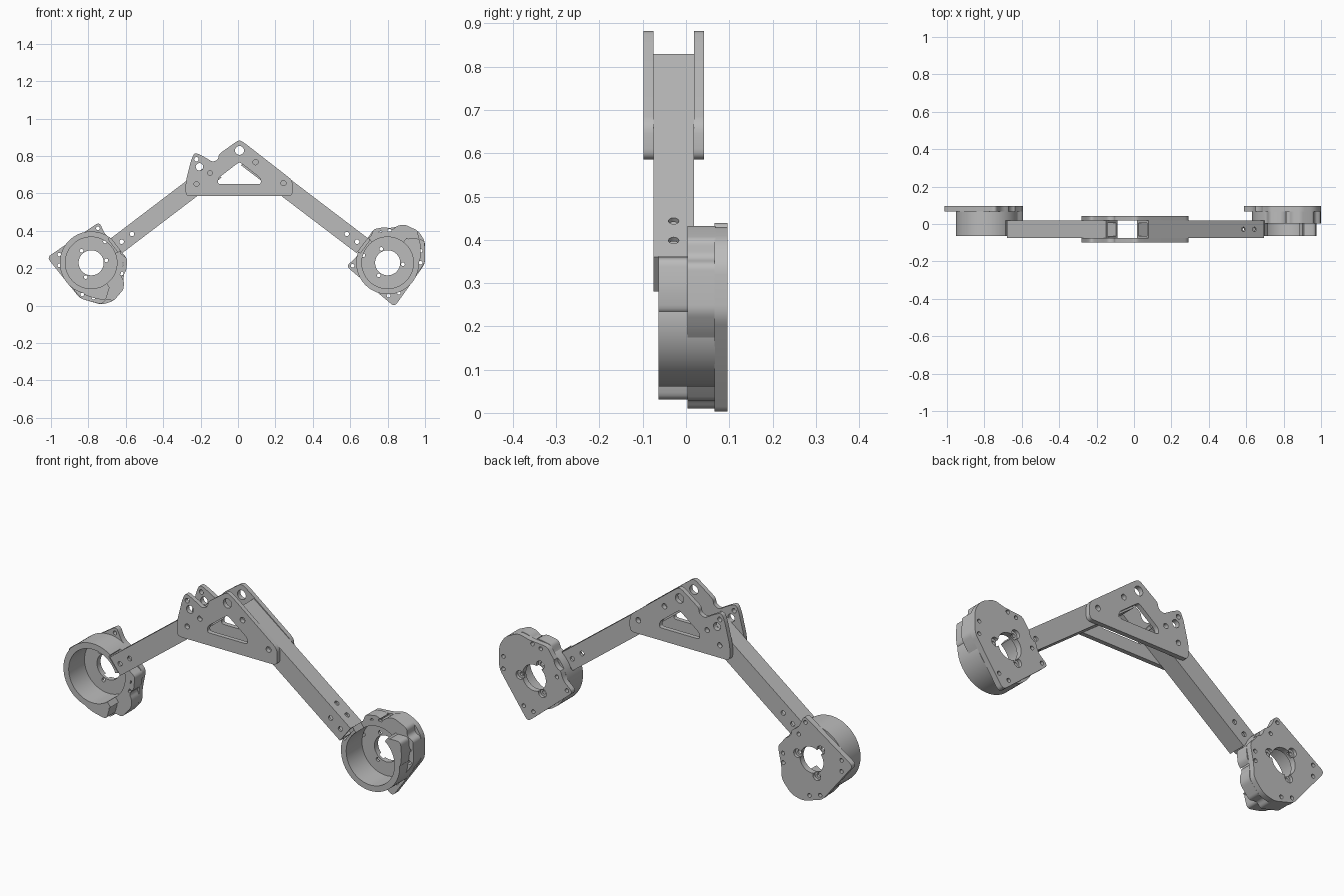
import bpy, bmesh
from math import sin, cos, radians
from mathutils import Vector

if "Cube" in bpy.data.objects:
    bpy.data.objects.remove(bpy.data.objects["Cube"])

metal = bpy.data.materials.new("grey metal")
metal.use_nodes = True
grey = (0.5, 0.5, 0.5, 1)
metal.diffuse_color = grey
metal.node_tree.nodes["Principled BSDF"].inputs["Base Color"].default_value = grey


def polar(r, deg):
    return Vector((r * cos(radians(deg)), r * sin(radians(deg))))


def circle(center, r, n=48):
    return [Vector(center) + polar(r, 360 * i / n) for i in range(n)]


def rounded(points, radius, steps=5):
    """Round each corner of an outline with a short curve."""
    pts = [Vector(p) for p in points]
    out = []
    for i, p in enumerate(pts):
        a, b = pts[i - 1] - p, pts[(i + 1) % len(pts)] - p
        d = min(radius, a.length * 0.45, b.length * 0.45)
        s, e = p + a.normalized() * d, p + b.normalized() * d
        for k in range(steps + 1):
            t = k / steps
            out.append(s * (1 - t) ** 2 + p * 2 * t * (1 - t) + e * t * t)
    return out


def prism(name, outline, y0, y1):
    """Extrude an x-z outline along y."""
    bm = bmesh.new()
    face = bm.faces.new([bm.verts.new((p[0], y0, p[1])) for p in outline])
    ext = bmesh.ops.extrude_face_region(bm, geom=[face])
    verts = [v for v in ext["geom"] if isinstance(v, bmesh.types.BMVert)]
    bmesh.ops.translate(bm, verts=verts, vec=(0, y1 - y0, 0))
    bmesh.ops.recalc_face_normals(bm, faces=bm.faces)
    mesh = bpy.data.meshes.new(name)
    bm.to_mesh(mesh)
    bm.free()
    mesh.materials.append(metal)
    obj = bpy.data.objects.new(name, mesh)
    bpy.context.collection.objects.link(obj)
    return obj


def cut(obj, cutter):
    """Subtract a cutter for good, then discard it."""
    cutter.hide_render = True
    mod = obj.modifiers.new("cut", "BOOLEAN")
    mod.object, mod.operation, mod.solver = cutter, "DIFFERENCE", "EXACT"
    bpy.context.view_layer.update()
    deps = bpy.context.evaluated_depsgraph_get()
    mesh = bpy.data.meshes.new_from_object(obj.evaluated_get(deps))
    obj.modifiers.clear()
    obj.data = mesh
    bpy.data.objects.remove(cutter)


def drill(obj, center, r, y0=-0.3, y1=0.3, n=20):
    cut(obj, prism("drill", circle(center, r, n), y0, y1))


def smooth(obj):
    bpy.ops.object.select_all(action="DESELECT")
    obj.select_set(True)
    bpy.context.view_layer.objects.active = obj
    bpy.ops.object.shade_smooth_by_angle(angle=radians(30))


# Gusset plates joining the two arms
PLATE = [(-0.28, 0.585), (0.292, 0.585), (0.292, 0.67), (0.045, 0.862),
         (0.008, 0.888), (-0.03, 0.862), (-0.102, 0.81), (-0.106, 0.782),
         (-0.135, 0.768), (-0.185, 0.798), (-0.232, 0.82), (-0.25, 0.78),
         (-0.28, 0.66)]
WINDOW = [(-0.108, 0.65), (0.124, 0.65), (0.12, 0.682), (0.03, 0.752),
          (0.008, 0.768), (-0.014, 0.752), (-0.105, 0.682)]
HOLES = [(0.008, 0.83, 0.024), (0.094, 0.767, 0.014), (0.243, 0.655, 0.014),
         (-0.222, 0.65, 0.013), (-0.15, 0.709, 0.013),
         (-0.206, 0.742, 0.02), (-0.222, 0.783, 0.012)]
for name, y0, y1 in (("front_gusset", -0.098, -0.075), ("back_gusset", 0.018, 0.042)):
    plate = prism(name, rounded(PLATE, 0.025), y0, y1)
    cut(plate, prism("window", rounded(WINDOW, 0.02), -0.3, 0.3))
    for x, z, r in HOLES:
        drill(plate, (x, z), r)
    smooth(plate)

# Square tube arms, running from the hubs up into the gussets
WIDTH, WALL, MID_Y = 0.1, 0.012, -0.0285
for name, side, length in (("left_arm", 1, 0.776), ("right_arm", -1, 0.667)):
    up = Vector((-side * 0.796, 0.605))
    down = Vector((-side * 0.605, -0.796))
    start = Vector((0.0075 + side * 0.6875, 0.36))

    def at(s, t):
        return start + up * s + down * t

    def box(part, s0, s1, t0, t1, y0, y1):
        return prism(part, [at(s0, t0), at(s1, t0), at(s1, t1), at(s0, t1)], y0, y1)

    arm = box(name, 0, length, 0, WIDTH, -0.075, 0.018)
    cut(arm, box("bore", -0.1, length + 0.1, WALL, WIDTH - WALL, -0.075 + WALL, 0.018 - WALL))
    for s in (0.035, 0.104):
        drill(arm, at(s, WIDTH / 2), 0.012)
    if side == 1:
        for s in (0.064, 0.138):
            pin = prism("pin", circle((0, 0), 0.012, 20), -0.2, 0.2)
            spot = at(s, 0)
            axis = Vector((down.x, 0, down.y))
            pin.rotation_mode = "QUATERNION"
            pin.rotation_quaternion = Vector((0, 1, 0)).rotation_difference(axis)
            pin.location = (spot.x, MID_Y, spot.y)
            cut(arm, pin)
    smooth(arm)

# Hub outlines, measured from the hub centre
BASE = [(-0.222, -0.018), (0.037, -0.235), (0.2, -0.005), (0.2, 0.115),
        (0.165, 0.17), (0.09, 0.205), (0.03, 0.188), (-0.075, 0.18),
        (-0.1, 0.14), (-0.15, 0.08), (-0.165, 0.03)]
LOBES = [(0.13, -0.09), (0.175, -0.035), (0.2, 0.005), (0.198, 0.115),
         (0.165, 0.13), (0.162, 0.172), (0.09, 0.205), (0.05, 0.198),
         (0.025, 0.175), (-0.01, 0.192), (-0.075, 0.18), (-0.09, 0.14),
         (-0.13, 0.09), (0, 0)]
EAR = [(0.09, 0), (0.172, 0), (0.178, 0.06), (0.172, 0.13), (0.1, 0.13)]
SCREWS = [(-0.187, -0.016), (0.005, -0.176), (0.06, -0.16), (0.176, 0.0),
          (0.176, 0.064), (-0.037, 0.16), (0.01, 0.172), (-0.13, 0.04)]
OUTER, INNER = 0.168, 0.138


def hub(name, center, turn):
    c = Vector(center)

    def place(points):
        a = radians(turn)
        return [c + Vector((p[0] * cos(a) - p[1] * sin(a),
                            p[0] * sin(a) + p[1] * cos(a))) for p in points]

    base = prism(name + "_base", place(rounded(BASE, 0.025)), 0.066, 0.096)
    lobes = prism(name + "_lobes", place(rounded(LOBES, 0.015)), 0.003, 0.068)
    ear = prism(name + "_ear", place(rounded(EAR, 0.02)), -0.063, 0.01)
    cup = prism(name + "_cup", place(circle((0, 0), OUTER, 64)), -0.063, 0.067)

    # Motor pocket, and the opening in the front of the cup wall
    for part in (lobes, ear, cup):
        drill(part, c, INNER, n=64)
    wedge = [(0, 0)] + [polar(0.3, a) for a in (53, 90, 127)]
    cut(cup, prism("opening", place(wedge), -0.2, 0.003))

    # Socket where the arm enters
    socket = [polar(0.155, 128), polar(0.3, 128), polar(0.3, 160), polar(0.155, 160)]
    for part in (lobes, cup):
        cut(part, prism("socket", place(socket), -0.2, 0.02))
    drill(base, place([polar(0.205, 143)])[0], 0.05, n=32)

    # Shaft hole with three counterbored mounting screws
    drill(base, c, 0.067, n=48)
    for a in (-5, 115, 235):
        spot = place([polar(0.082, a)])[0]
        drill(base, spot, 0.01)
        drill(base, spot, 0.022, 0.08, 0.2)
    for spot in place(SCREWS):
        drill(base, spot, 0.01)
        drill(lobes, spot, 0.01)
    for part in (base, lobes, ear, cup):
        smooth(part)


hub("left_hub", (0.8, 0.229), 0)
hub("right_hub", (-0.785, 0.229), -106)
